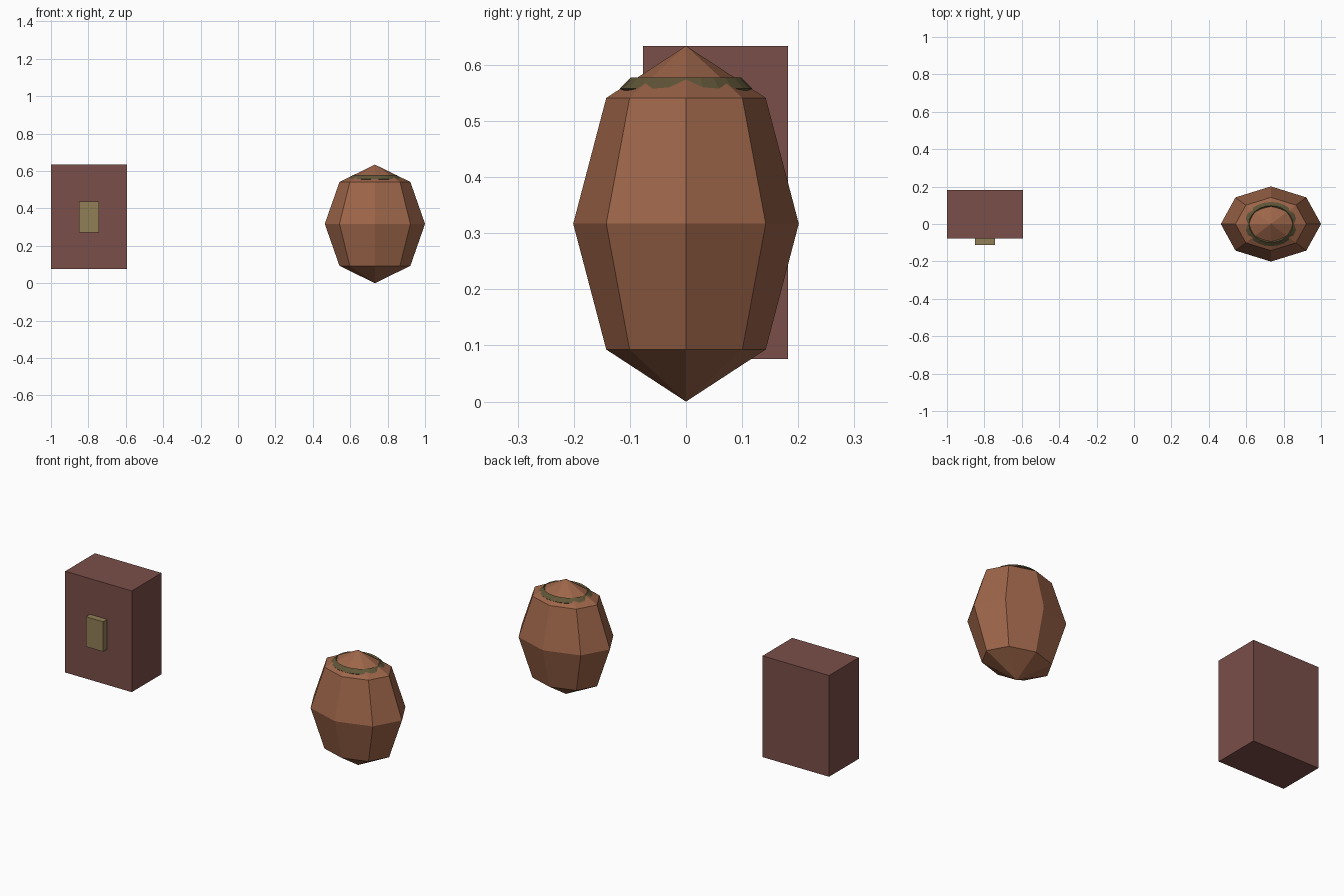
import bpy
import math

if "Cube" in bpy.data.objects:
    bpy.data.objects.remove(bpy.data.objects["Cube"])


def material(name, srgb):
    m = bpy.data.materials.new(name)
    lin = [((c / 255 + 0.055) / 1.055) ** 2.4 for c in srgb]
    m.diffuse_color = (*lin, 1)
    m.use_nodes = True
    m.node_tree.nodes["Principled BSDF"].inputs["Base Color"].default_value = m.diffuse_color
    return m


maroon = material("maroon", (122, 78, 72))
clay = material("clay brown", (157, 101, 73))
olive = material("olive", (145, 126, 87))
dark_olive = material("dark olive", (96, 86, 56))


def finish(name, mat, scale=(1, 1, 1)):
    ob = bpy.context.object
    ob.name = name
    ob.scale = scale
    ob.data.materials.append(mat)
    bpy.ops.object.transform_apply(location=False, rotation=False, scale=True)
    return ob


def box(name, lo, hi, mat):
    centre = [(a + b) / 2 for a, b in zip(lo, hi)]
    bpy.ops.mesh.primitive_cube_add(size=1, location=centre)
    return finish(name, mat, [b - a for a, b in zip(lo, hi)])


# Upright block with a small raised plate on its front
box("block", (-1, -0.077, 0.076), (-0.594, 0.182, 0.634), maroon)
box("front_plate", (-0.85, -0.112, 0.272), (-0.744, -0.077, 0.437), olive)

# Faceted egg-shaped body, eight sides and four bands
bpy.ops.mesh.primitive_uv_sphere_add(segments=8, ring_count=4, radius=1,
                                     location=(0.732, 0, 0.317))
finish("faceted_body", clay, (0.268, 0.201, 0.317))

# Thin oval collar sunk into the top of the body
bpy.ops.mesh.primitive_torus_add(major_segments=24, minor_segments=4,
                                 major_radius=0.098, minor_radius=0.02,
                                 location=(0.732, 0, 0.558))
finish("collar", dark_olive, (1.2, 1, 1))
